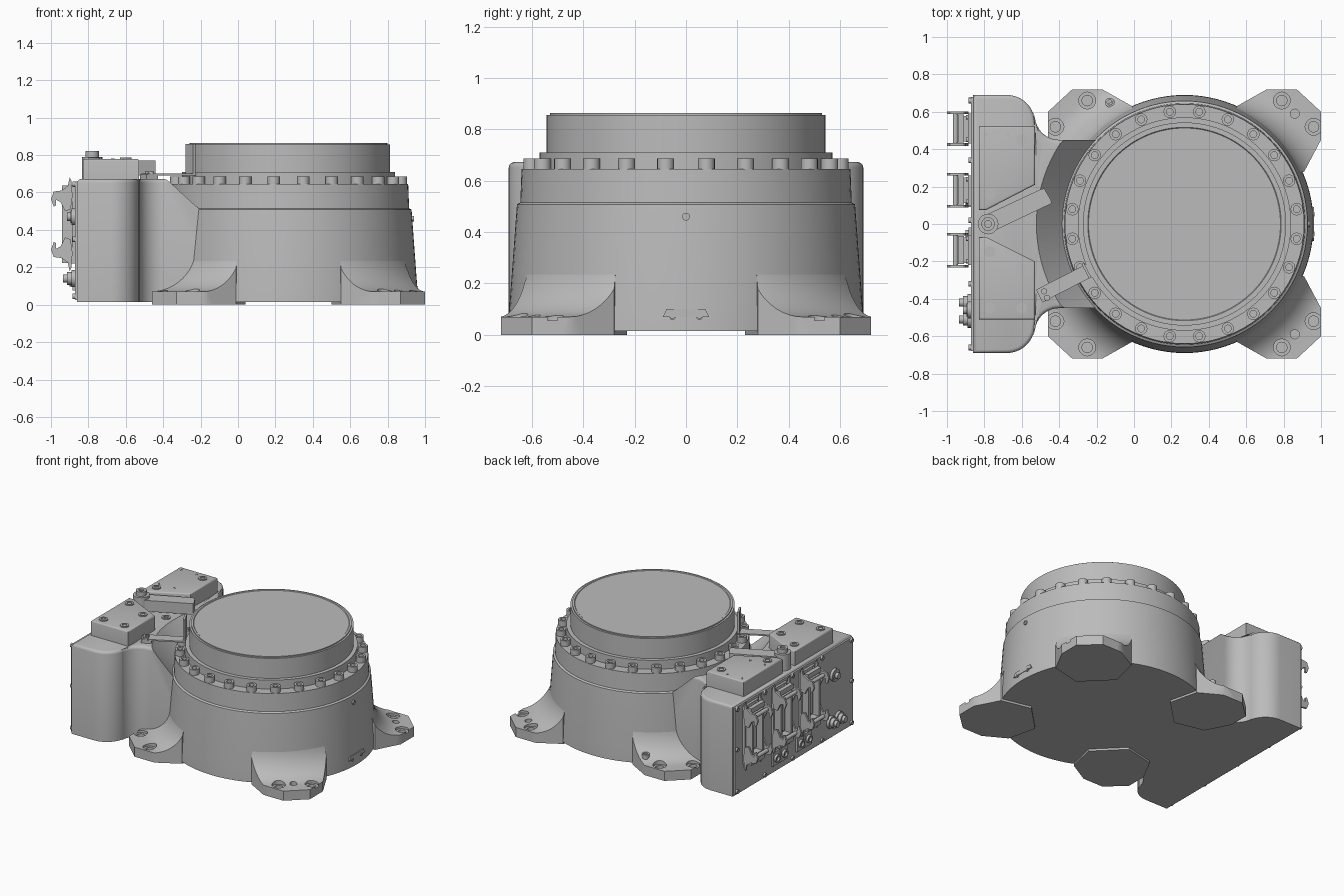
import bpy, bmesh
from math import sin, cos, pi, radians
from mathutils import Matrix

cube = bpy.data.objects.get("Cube")
if cube:
    bpy.data.objects.remove(cube)

grey = bpy.data.materials.new("plain grey")
grey.use_nodes = True
grey.diffuse_color = (0.5, 0.5, 0.5, 1)
grey.node_tree.nodes["Principled BSDF"].inputs["Base Color"].default_value = (0.5, 0.5, 0.5, 1)

CX = 0.27      # axis of the round body
FLOOR = 0.015  # underside of body and housing
AXES = {"z": lambda a, b, c: (a, b, c),
        "y": lambda a, b, c: (a, c, b),
        "x": lambda a, b, c: (c, a, b)}


def arc(cx, cy, r, a0, a1, n=10):
    return [(cx + r * cos(radians(a0 + (a1 - a0) * i / n)),
             cy + r * sin(radians(a0 + (a1 - a0) * i / n))) for i in range(n + 1)]


def prism(bm, pts, lo, hi, axis="z"):
    """Extrude an outline along an axis."""
    f = AXES[axis]
    low = [bm.verts.new(f(a, b, lo)) for a, b in pts]
    top = [bm.verts.new(f(a, b, hi)) for a, b in pts]
    bm.faces.new(low)
    cap = bm.faces.new(top)
    for i in range(len(pts)):
        j = (i + 1) % len(pts)
        bm.faces.new((low[i], low[j], top[j], top[i]))
    return cap


def round_top(bm, cap, r):
    """Grow a rounded rim of radius r on a flat top face."""
    bmesh.ops.recalc_face_normals(bm, faces=bm.faces)
    steps = [(1 - cos(t), sin(t)) for t in (0, pi / 6, pi / 3, pi / 2)]
    for (a, b), (c, d) in zip(steps, steps[1:]):
        bmesh.ops.inset_individual(bm, faces=[cap], thickness=(c - a) * r, depth=(d - b) * r, use_even_offset=True)


def box(bm, x, y, z, sx, sy, sz, turn=0):
    m = Matrix.Translation((x, y, z)) @ Matrix.Rotation(radians(turn), 4, "Z")
    bmesh.ops.create_cube(bm, size=1, matrix=m @ Matrix.Diagonal((sx, sy, sz, 1)))


def lathe(bm, profile, a, b, axis="z", steps=20):
    """Revolve (radius, height) points about an axis through (a, b)."""
    f = AXES[axis]
    rings = [[bm.verts.new(f(a + r * cos(2 * pi * i / steps), b + r * sin(2 * pi * i / steps), h))
              for i in range(steps)] for r, h in profile]
    for p, q in zip(rings, rings[1:]):
        for i in range(steps):
            j = (i + 1) % steps
            bm.faces.new((p[i], p[j], q[j], q[i]))


def screw(bm, a, b, base, h, r, axis="z"):
    """Socket head screw."""
    d = base + h * 0.6
    lathe(bm, [(0, base), (r, base), (r, base + h), (r * .55, base + h), (r * .55, d), (0, d)], a, b, axis)


def finish(bm, name, angle=32):
    bmesh.ops.remove_doubles(bm, verts=bm.verts, dist=1e-5)
    bmesh.ops.recalc_face_normals(bm, faces=bm.faces)
    for f in bm.faces:
        f.smooth = True
    for e in bm.edges:
        e.smooth = len(e.link_faces) == 2 and e.calc_face_angle(0) < radians(angle)
    me = bpy.data.meshes.new(name)
    bm.to_mesh(me)
    bm.free()
    me.materials.append(grey)
    ob = bpy.data.objects.new(name, me)
    bpy.context.collection.objects.link(ob)
    return ob


def cut(ob, cutter):
    cutter.hide_render = True
    mod = ob.modifiers.new("cut", "BOOLEAN")
    mod.operation, mod.solver, mod.object = "DIFFERENCE", "EXACT", cutter
    dg = bpy.context.evaluated_depsgraph_get()
    mesh = bpy.data.meshes.new_from_object(ob.evaluated_get(dg))
    name = ob.name
    bpy.data.objects.remove(ob)
    bpy.data.objects.remove(cutter)
    bm = bmesh.new()
    bm.from_mesh(mesh)
    return finish(bm, name)


# Round body and drum
bm = bmesh.new()
lathe(bm, [(0, FLOOR), (.69, FLOOR), (.688, .1), (.658, .508), (.645, .515), (.64, .645), (0, .645)], CX, 0, steps=96)
finish(bm, "round_body", 20)
bm = bmesh.new()
lathe(bm, [(0, .64), (.57, .64), (.57, .71), (.543, .71), (.543, .856), (.53, .856), (.53, .864),
           (.517, .864), (.513, .86), (0, .86)], CX, 0, steps=96)
finish(bm, "upper_drum", 20)

# Ring of flange bolts
bm = bmesh.new()
for i in range(24):
    a = radians(7.5 + 15 * i)
    screw(bm, CX + .605 * cos(a), .605 * sin(a), .64, .046, .033)
finish(bm, "flange_bolts")

# Four feet with a flared fillet to the body, trimmed to their outline
outline = [(.73, .45), (.73, .6), (.6, .72), (.44, .72), (.28, .63), (.23, .42), (.42, .23), (.64, .28)]
flare = [(0, 0), (1.1, 0), (1.1, .07)]
flare += [(.86 - .19 * sin(t * pi / 24), .3 - .23 * cos(t * pi / 24)) for t in range(13)] + [(0, .3)]
feet, holes = bmesh.new(), bmesh.new()
for sx in (1, -1):
    for sy in (1, -1):
        bm = bmesh.new()
        lathe(bm, flare, 0, 0, steps=96)
        bmesh.ops.remove_doubles(bm, verts=bm.verts, dist=1e-5)
        for (x0, y0), (x1, y1) in zip(outline, outline[1:] + outline[:1]):
            res = bmesh.ops.bisect_plane(bm, geom=bm.verts[:] + bm.edges[:] + bm.faces[:], plane_co=(x0, y0, 0),
                                         plane_no=(y1 - y0, x0 - x1, 0), clear_outer=True)
            edges = [e for e in res["geom_cut"] if isinstance(e, bmesh.types.BMEdge)]
            bmesh.ops.contextual_create(bm, geom=edges)
        bmesh.ops.scale(bm, verts=bm.verts, vec=(sx, sy, 1))
        bmesh.ops.translate(bm, verts=bm.verts, vec=(CX, 0, 0))
        bmesh.ops.recalc_face_normals(bm, faces=bm.faces)
        part = bpy.data.meshes.new("foot")
        bm.to_mesh(part)
        bm.free()
        feet.from_mesh(part)
        bpy.data.meshes.remove(part)
        for x, y in ((.52, .66), (.69, .52)):
            lathe(holes, [(0, .03), (.028, .03), (.028, .055), (.045, .055), (.045, .13), (0, .13)],
                  CX + sx * x, sy * y)
        if sx > 0:
            lathe(holes, [(0, .03), (.024, .03), (.024, .13), (0, .13)], CX + .59, sy * .59)
cut(finish(feet, "feet"), finish(holes, "foot_holes"))

# Connection housing with a neck that blends to the body
side = [(-.86, .69)] + arc(-.68, .54, .15, 90, 0) + arc(-.4, .58, .13, 180, 270) + [(-.05, .45)]
bm = bmesh.new()
cap = prism(bm, side + [(x, -y) for x, y in reversed(side)], FLOOR, .652)
round_top(bm, cap, .02)
housing = finish(bm, "connection_housing")
bm = bmesh.new()
lathe(bm, [(0, .49), (.637, .49), (.82, .705), (0, .705)], CX, 0, steps=96)
cut(housing, finish(bm, "neck_cutter"))

# Two raised covers on the housing
bm = bmesh.new()
for pts in ([(-.83, .52), (-.53, .52), (-.53, .21), (-.79, .075), (-.83, .075)],
            [(-.83, -.07), (-.79, -.07), (-.53, -.2), (-.53, -.51), (-.83, -.51)]):
    round_top(bm, prism(bm, pts, .66, .77), .01)
finish(bm, "top_covers")
bm = bmesh.new()
for x, y in ((-.6, .45), (-.77, .16), (-.77, -.15), (-.6, -.24), (-.6, -.45), (-.77, -.45)):
    screw(bm, x, y, .775, .012, .03)
for x in (-.79, -.67):
    for y in (.48, .22):
        screw(bm, x, y, .775, .007, .009)
screw(bm, -.58, 0, .66, .02, .03)
finish(bm, "cover_screws")

# Swinging lever and its pivot
bm = bmesh.new()
prism(bm, [(-.80, -.04), (-.765, -.045), (-.44, .11), (-.445, .13), (-.48, .19), (-.5, .185), (-.8, .045)], .69, .77)
finish(bm, "lever")
bm = bmesh.new()
lathe(bm, [(0, .66), (.055, .66), (.055, .79), (.036, .79), (.036, .822), (.018, .822), (.018, .81), (0, .81)], -.78, 0)
finish(bm, "lever_pivot")

# Pointer arm reaching to the drum
bm = bmesh.new()
box(bm, -.37, -.315, .697, .29, .075, .01, 27)
box(bm, -.475, -.37, .655, .07, .075, .08, 27)
box(bm, -.254, -.25, .78, .014, .085, .16, 27)
for x, y in ((-.48, -.36), (-.465, -.395)):
    screw(bm, x, y, .70, .012, .016)
finish(bm, "pointer_arm")

# Connector panel with edge screws
bm = bmesh.new()
box(bm, -.864, 0, .342, .014, 1.36, .635)
finish(bm, "connector_panel")
bm = bmesh.new()
for z in (.045, .35, .645):
    for y in (-.66, -.32, .02, .34, .66):
        if z != .35 or abs(y) > .6:
            screw(bm, y, z, -.868, -.016, .015, "x")
finish(bm, "panel_screws")

# Three large connectors: open frame, insert, hooked latches and cross bars
frames, latches = bmesh.new(), bmesh.new()
hook = [(-.9, .68), (-.91, .635), (-.945, .61), (-.985, .605), (-1, .565), (-.985, .525), (-.972, .53),
        (-.972, .56), (-.95, .55), (-.925, .5), (-.895, .51), (-.885, .58), (-.89, .66)]
for y in (.51, .18, -.14):
    box(frames, -.878, y, .43, .02, .16, .42)
    for s in (-1, 1):
        box(frames, -.905, y + s * .058, .43, .07, .02, .3)
        box(frames, -.905, y, .43 + s * .15, .07, .136, .02)
        for pts in (hook, [(a, .86 - b) for a, b in hook]):
            prism(latches, pts, y + s * .085 - .007, y + s * .085 + .007, "y")
        lathe(latches, [(0, y - .09), (.014, y - .09), (.014, y + .09), (0, y + .09)], -.955, .43 + s * .15, "y", 12)
        box(latches, -.925, y, .43 + s * .19, .03, .15, .035)
        for t in (-1, 1):
            screw(frames, y + s * .06, .43 + t * .19, -.885, -.012, .012, "x")
    box(frames, -.895, y, .43, .02, .06, .24)
finish(frames, "connector_frames")
finish(latches, "connector_latches")

# Small sockets and round plugs on the panel
bm = bmesh.new()
for y in (.22, .13, -.06, -.15):
    box(bm, -.876, y, .125, .016, .08, .1)
    lathe(bm, [(0, -.88), (.028, -.88), (.028, -.9), (.017, -.9), (.017, -.886), (0, -.886)], y, .125, "x")
finish(bm, "small_sockets")
bm = bmesh.new()
for y, z, out in ((-.42, .14, -.915), (-.51, .14, -.915), (-.46, .47, -.895)):
    lathe(bm, [(0, -.865), (.045, -.865), (.045, -.89), (.034, -.89), (.034, out), (.022, out),
               (.022, out - .02), (0, out - .02)], y, z, "x")
finish(bm, "round_plugs")

# Side port, side plate and earth screw
bm = bmesh.new()
lathe(bm, [(0, .92), (.015, .92), (.015, .94), (.009, .94), (.009, .936), (0, .936)], 0, .46, "x")
finish(bm, "side_port")
bm = bmesh.new()
prism(bm, [(-.09, .07), (.09, .07), (.075, .1), (-.075, .1)], .948, .962, "x")
for y in (-.052, .052):
    screw(bm, y, .07, .95, .015, .012, "x")
finish(bm, "side_plate")
bm = bmesh.new()
screw(bm, -.13, .65, .08, .04, .025)
finish(bm, "earth_screw")
